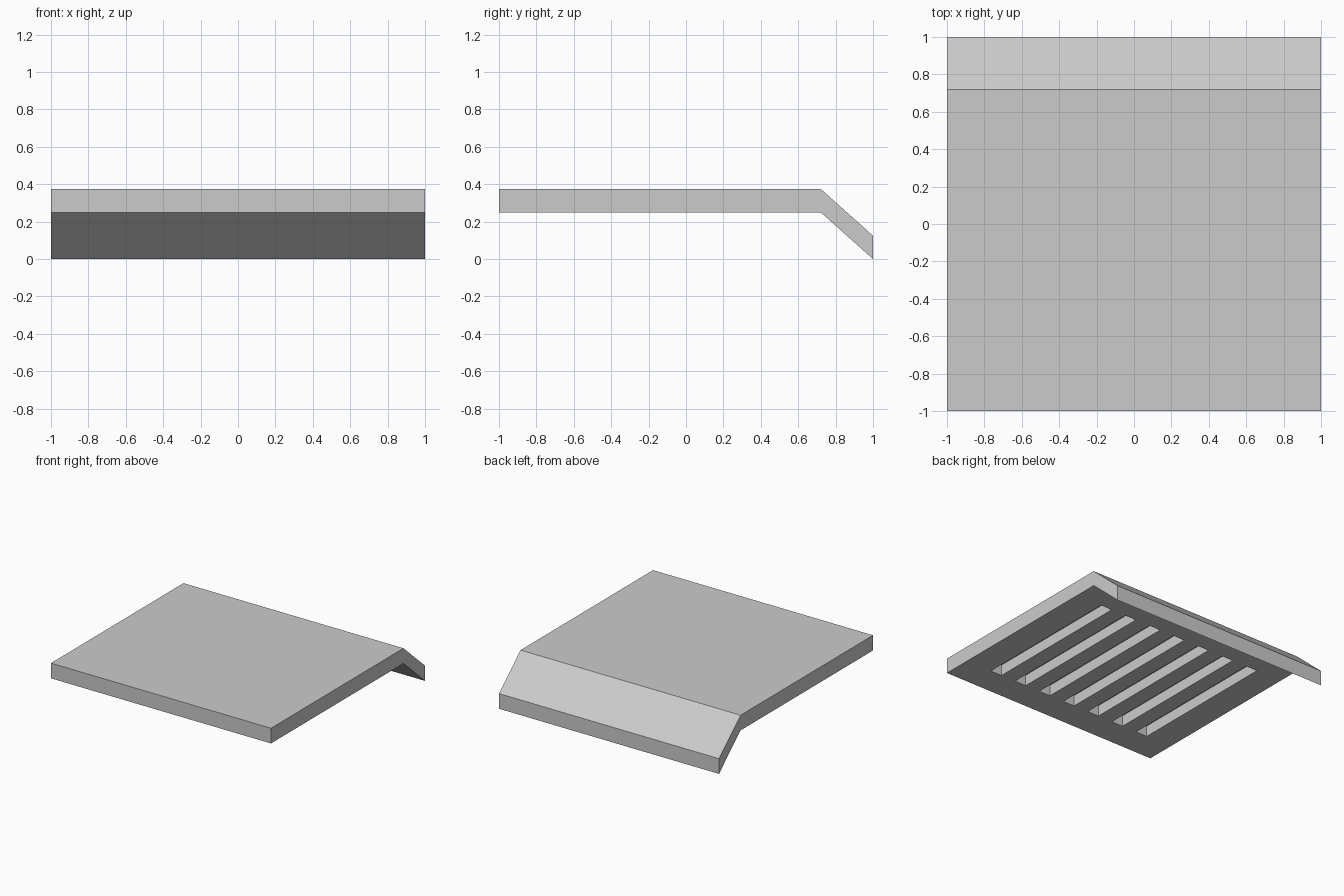
import bpy
import bmesh
from mathutils import Matrix, Vector

cube = bpy.data.objects.get("Cube")
if cube:
    bpy.data.objects.remove(cube, do_unlink=True)

THICK = 0.125
SLOTS, PITCH, SLOT_W, SLOT_DEPTH = 7, 0.238, 0.104, 0.09
SLOT_Y0, SLOT_Y1 = -0.764, 0.527
UNDERSIDE = 0.25


def add_object(name, bm):
    bmesh.ops.recalc_face_normals(bm, faces=bm.faces)
    mesh = bpy.data.meshes.new(name)
    bm.to_mesh(mesh)
    bm.free()
    obj = bpy.data.objects.new(name, mesh)
    bpy.context.collection.objects.link(obj)
    return obj


# Single light grey
grey = bpy.data.materials.new("light_grey")
grey.use_nodes = True
colour = (0.6, 0.6, 0.6, 1)
grey.diffuse_color = colour
grey.node_tree.nodes["Principled BSDF"].inputs["Base Color"].default_value = colour

# Flat slab with a sloping rear lip: side profile swept across the width
lower = [(-1, UNDERSIDE), (0.72, UNDERSIDE), (1, 0)]
outline = lower + [(y, z + THICK) for y, z in reversed(lower)]
bm = bmesh.new()
side = bm.faces.new([bm.verts.new((-1, y, z)) for y, z in outline])
swept = bmesh.ops.extrude_face_region(bm, geom=[side])["geom"]
bmesh.ops.translate(bm, vec=(2, 0, 0),
                    verts=[v for v in swept if isinstance(v, bmesh.types.BMVert)])
slab = add_object("slotted_slab", bm)
slab.data.materials.append(grey)

# Row of blind slots cut into the underside
bm = bmesh.new()
for i in range(SLOTS):
    centre = Vector(((i - (SLOTS - 1) / 2) * PITCH, (SLOT_Y0 + SLOT_Y1) / 2, UNDERSIDE))
    size = Vector((SLOT_W, SLOT_Y1 - SLOT_Y0, SLOT_DEPTH * 2))
    bmesh.ops.create_cube(bm, size=1,
                          matrix=Matrix.Translation(centre) @ Matrix.Diagonal(size.to_4d()))
cutter = add_object("slot_cutter", bm)
cutter.data.materials.append(grey)
cutter.hide_render = True

cut = slab.modifiers.new("underside_slots", 'BOOLEAN')
cut.operation = 'DIFFERENCE'
cut.solver = 'EXACT'
cut.object = cutter
bpy.context.view_layer.objects.active = slab
bpy.ops.object.modifier_apply(modifier=cut.name)
bpy.data.objects.remove(cutter, do_unlink=True)
